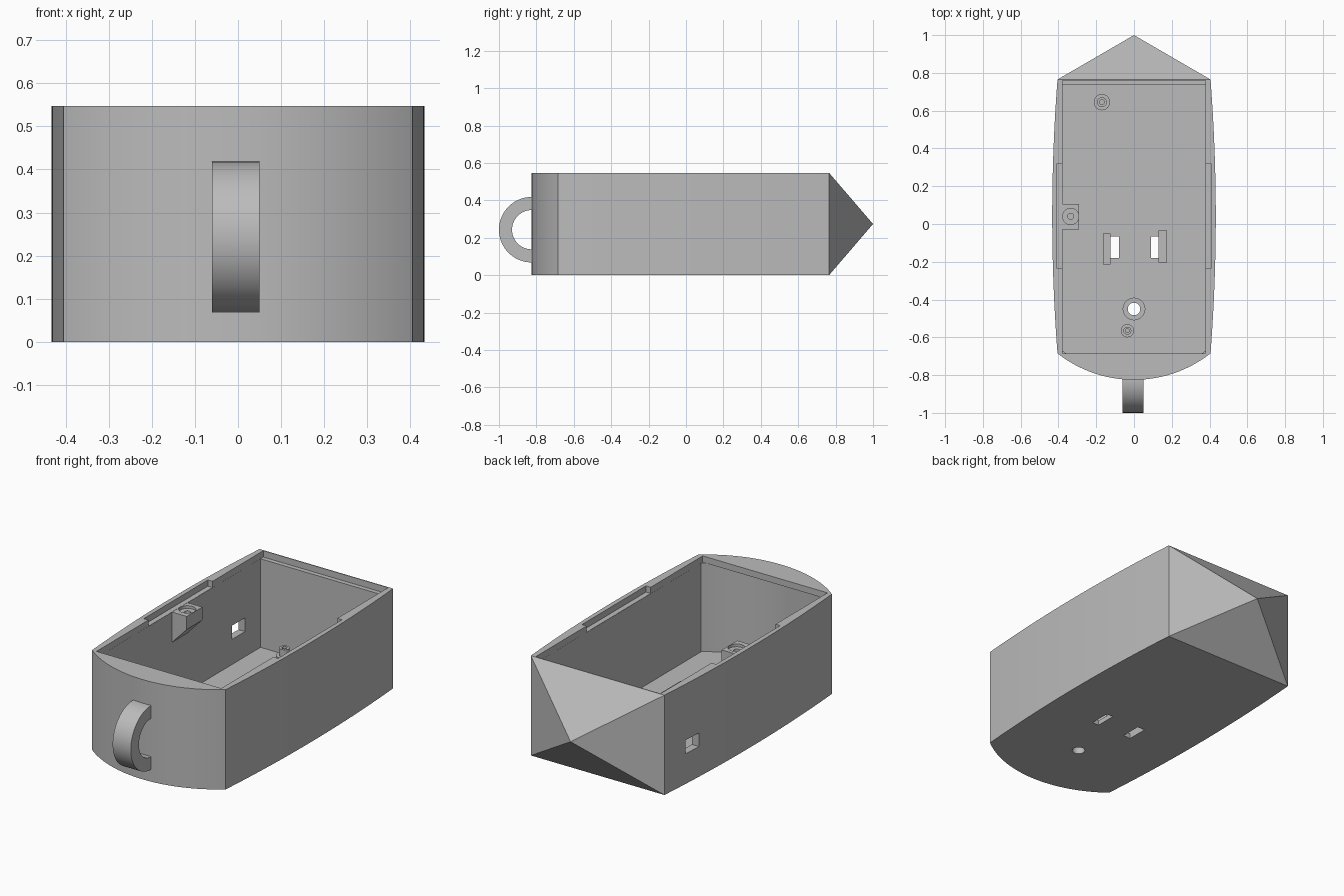
import bpy, bmesh, math
from mathutils import Vector

cube = bpy.data.objects.get("Cube")
if cube:
    bpy.data.objects.remove(cube, do_unlink=True)

grey = bpy.data.materials.new("plain grey")
grey.use_nodes = True
COLOUR = (0.5, 0.5, 0.5, 1)
grey.diffuse_color = COLOUR
grey.node_tree.nodes["Principled BSDF"].inputs["Base Color"].default_value = COLOUR

HEIGHT, FLOOR, LEDGE, WALL = 0.547, 0.027, 0.512, 0.027
CORNER, FRONT, BACK = 0.405, -0.685, 0.765
ARC_R, ARC_Y = 0.656, -0.169


def finish(name, bm):
    bmesh.ops.recalc_face_normals(bm, faces=bm.faces)
    mesh = bpy.data.meshes.new(name)
    bm.to_mesh(mesh)
    bm.free()
    mesh.materials.append(grey)
    ob = bpy.data.objects.new(name, mesh)
    bpy.context.collection.objects.link(ob)
    return ob


def extrude(name, outline, offset):
    """Closed prism from an outline of 3D points."""
    bm = bmesh.new()
    face = bm.faces.new([bm.verts.new(p) for p in outline])
    new = bmesh.ops.extrude_face_region(bm, geom=[face])["geom"]
    bmesh.ops.translate(bm, vec=offset, verts=[g for g in new if isinstance(g, bmesh.types.BMVert)])
    return finish(name, bm)


def box(name, x, y, z):
    outline = [(x[0], y[0], z[0]), (x[1], y[0], z[0]), (x[1], y[1], z[0]), (x[0], y[1], z[0])]
    return extrude(name, outline, (0, 0, z[1] - z[0]))


def disc(name, x, y, r, z, sides=32):
    outline = [(x + r * math.cos(a), y + r * math.sin(a), z[0])
               for a in (math.tau * i / sides for i in range(sides))]
    return extrude(name, outline, (0, 0, z[1] - z[0]))


def combine(ob, others, operation):
    for other in others:
        mod = ob.modifiers.new("bool", "BOOLEAN")
        mod.operation, mod.object, mod.solver = operation, other, "EXACT"
        with bpy.context.temp_override(object=ob, active_object=ob, selected_objects=[ob]):
            bpy.ops.object.modifier_apply(modifier=mod.name)
        bpy.data.objects.remove(other, do_unlink=True)


def front_arc(radius, half, steps=32):
    """Bowed front, from right to left."""
    end = math.asin(half / radius)
    angles = [-end + 2 * end * i / steps for i in range(steps + 1)]
    return [(radius * math.sin(a), ARC_Y - radius * math.cos(a)) for a in angles]


# Shell: bowed front and gently bulging sides
plan = front_arc(ARC_R, CORNER)
bulge = []
for i in range(1, 25):
    t = i / 24
    bulge.append((CORNER + 0.028 * (1 - (2 * t - 1) ** 2), FRONT + (BACK - FRONT) * t))
plan += bulge + [(-x, y) for x, y in reversed(bulge)]
shell = extrude("shell", [(x, y, 0) for x, y in plan], (0, 0, HEIGHT))

# Lid recess, cavity and lid notches
inner = CORNER - WALL
cavity = front_arc(ARC_R - WALL, inner) + [(inner, 0.735), (-inner, 0.735)]
cuts = [
    box("recess", (-inner - 0.0005, inner + 0.0005), (FRONT, 0.76), (LEDGE, 0.6)),
    extrude("cavity", [(x, y, FLOOR) for x, y in cavity], (0, 0, LEDGE + 0.0002 - FLOOR)),
]
for s in (-1, 1):
    xs = sorted((s * 0.36, s * 0.407))
    cuts.append(box("notch", xs, (-0.235, 0.32), (LEDGE + 0.001, 0.6)))
# Cable hole in the right wall, slots and drain hole in the floor
cuts += [
    box("cable_hole", (-0.5, -0.3), (0.49, 0.60), (0.165, 0.24)),
    box("slot_right", (-0.125, -0.08), (-0.18, -0.065), (-0.1, 0.1)),
    box("slot_left", (0.09, 0.13), (-0.18, -0.065), (-0.1, 0.1)),
    disc("drain", 0, -0.45, 0.033, (-0.1, 0.2)),
]
combine(shell, cuts, "DIFFERENCE")

# Pointed back
bm = bmesh.new()
base = [bm.verts.new((x, BACK, z)) for x, z in
        ((-CORNER, 0), (CORNER, 0), (CORNER, HEIGHT), (-CORNER, HEIGHT))]
tip = bm.verts.new((0, 1, HEIGHT / 2))
bm.faces.new(base)
for i in range(4):
    bm.faces.new((base[i], base[(i + 1) % 4], tip))
point = finish("pointed_back", bm)

# Half-ring handle on the front
ring = []
for r, order in ((0.175, 1), (0.105, -1)):
    arc = [(-0.06, -0.825 - r * math.sin(a), 0.243 + r * math.cos(a))
           for a in (math.pi * i / 32 for i in range(33))]
    arc = [(-0.06, -0.815, arc[0][2])] + arc + [(-0.06, -0.815, arc[-1][2])]
    ring += arc[::order]
handle = extrude("handle", ring, (0.11, 0, 0))

# Screw boss on the right wall, tapering into it below
profile = [(-0.38, LEDGE), (-0.29, LEDGE), (-0.29, 0.44), (-0.38, 0.345)]
boss = extrude("lid_screw_boss", [(x, -0.03, z) for x, z in profile], (0, 0.135, 0))
combine(boss, [disc("sink", -0.335, 0.04, 0.043, (LEDGE - 0.015, 0.6)),
               disc("bore", -0.335, 0.04, 0.016, (0.44, 0.6))], "DIFFERENCE")

# Floor collar and stepped screw posts
low = FLOOR - 0.003
collar = disc("drain_collar", 0, -0.45, 0.06, (low, 0.06))
combine(collar, [disc("bore", 0, -0.45, 0.033, (0, 0.2))], "DIFFERENCE")
parts = [shell, handle, boss, collar]
for name, x, y, r in (("back_post", -0.17, 0.645, 0.043), ("front_post", -0.035, -0.565, 0.035)):
    post = disc(name, x, y, r, (low, 0.075))
    combine(post, [disc("stem", x, y, r * 0.6, (0.05, 0.115))], "UNION")
    combine(post, [disc("bore", x, y, r * 0.3, (0.06, 0.2))], "DIFFERENCE")
    parts.append(post)

# Stops beside the floor slots
box("slot_stop_right", (-0.165, -0.125), (-0.215, -0.05), (low, 0.1))
box("slot_stop_left", (0.13, 0.175), (-0.205, -0.035), (low, 0.1))

# Smooth the curved parts, keeping edges sharp
bpy.ops.object.select_all(action="DESELECT")
for ob in parts:
    ob.select_set(True)
bpy.context.view_layer.objects.active = shell
bpy.ops.object.shade_smooth_by_angle(angle=math.radians(25))
